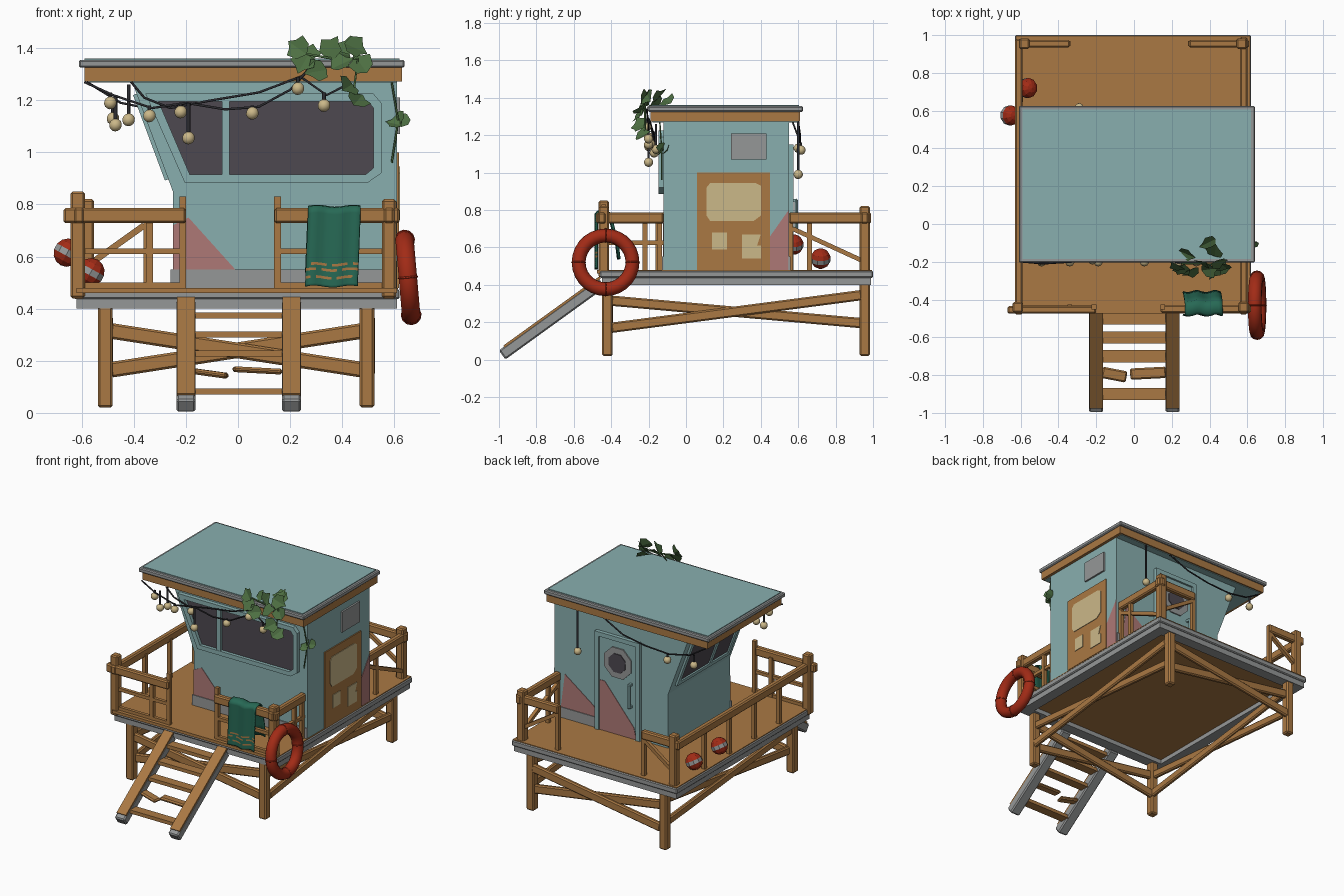
import bpy, bmesh, math, random
from mathutils import Vector as V, Matrix

if "Cube" in bpy.data.objects:
    bpy.data.objects.remove(bpy.data.objects["Cube"])
random.seed(4)
def mat(name, *c):
    m = bpy.data.materials.new(name)
    m.diffuse_color = (*c, 1)
    m.use_nodes = True
    m.node_tree.nodes["Principled BSDF"].inputs["Base Color"].default_value = m.diffuse_color
    return m
TEAL, WOOD = mat("teal paint", .25, .43, .43), mat("wood", .40, .19, .057)
GREY, PINK = mat("weathered grey", .30, .31, .31), mat("faded pink", .42, .19, .18)
RED, GLASS = mat("red", .36, .024, .008), mat("dark glass", .075, .065, .08)
CREAM, TOWEL = mat("cream", .60, .48, .25), mat("towel green", .02, .14, .09)
LEAF, WIRE = mat("leaf green", .075, .16, .055), mat("black wire", .025, .025, .03)
# helpers
def finish(name, bm, *mats, smooth=False):
    bmesh.ops.recalc_face_normals(bm, faces=bm.faces)
    for f in bm.faces: f.smooth = smooth
    me = bpy.data.meshes.new(name)
    bm.to_mesh(me); bm.free()
    for m in mats: me.materials.append(m)
    o = bpy.data.objects.new(name, me)
    bpy.context.collection.objects.link(o)
    return o
def prism(name, pts, o, u, v, d0, d1, m, bevel=0):
    """Extrude a flat outline lying in the plane o,u,v along u x v."""
    o, u, v = V(o), V(u), V(v)
    n = u.cross(v).normalized()
    bm = bmesh.new()
    a, b = [[bm.verts.new(o + u*p + v*q + n*d) for p, q in pts] for d in (d0, d1)]
    bm.faces.new(a); bm.faces.new(b)
    for i in range(len(pts)):
        bm.faces.new((a[i-1], a[i], b[i], b[i-1]))
    ob = finish(name, bm, m)
    if bevel:
        md = ob.modifiers.new("bevel", 'BEVEL'); md.width = bevel; md.segments = 1
def rect(a, b, c, d): return [(a, b), (c, b), (c, d), (a, d)]
def box(name, x0, x1, y0, y1, z0, z1, m, bevel=0):
    prism(name, rect(x0, y0, x1, y1), *FLAT, z0, z1, m, bevel)
def beam(name, a, b, w, h=None, m=WOOD, bevel=.008):
    a, b = V(a), V(b)
    d, h = (b-a).normalized(), h or w
    s = d.cross(V((0, 0, 1)))
    s = s.normalized() if s.length > .01 else V((1, 0, 0))
    prism(name, rect(-w/2, -h/2, w/2, h/2), a, s, s.cross(d), 0, -(b-a).length, m, bevel)
def frame(name, outer, inner, plane, d0, d1, m=TEAL):
    for i in range(len(outer)):
        prism(name, [outer[i-1], outer[i], inner[i], inner[i-1]], *plane, d0, d1, m)
FLAT = ((0, 0, 0), (1, 0, 0), (0, 1, 0))       # outlines in x,y, facing up
FRONT = ((0, -.12, 0), (1, 0, 0), (0, 0, 1))   # outlines in x,z, facing -y
RIGHT = ((.61, 0, 0), (0, 1, 0), (0, 0, 1))    # outlines in y,z, facing +x
BACK = ((0, .55, 0), (-1, 0, 0), (0, 0, 1))    # outlines in -x,z, facing +y
LEFT = ((-.25, 0, .85), (0, -1, 0), V((-.16, 0, .43)).normalized())  # leaning wall
# deck, its underside recessed inside the frame
box("deck_rim", -.63, .62, -.46, 1.0, .437, .475, GREY, .006)
frame("deck_frame", rect(-.62, -.45, .61, .99), rect(-.545, -.375, .535, .915), FLAT, .40, .44, GREY)
box("deck_boards", -.625, .615, -.455, .995, .475, .48, WOOD)
box("deck_underside", -.545, .535, -.375, .915, .43, .438, WOOD)
box("deck_front_plank", -.62, .61, -.475, -.455, .46, .48, WOOD)
# legs and crossed braces
for x in (-.51, .495):
    for y in (-.42, .955):
        beam("leg", (x, y, .02), (x, y, .43), .056)
    beam("side_brace", (x, -.40, .315), (x, .94, .195), .03, .055)
    beam("side_brace", (x+.015, -.40, .17), (x+.015, .94, .345), .03, .055)
for y in (-.42, .955):
    beam("cross_brace", (-.49, y, .315), (.48, y, .165), .03, .06)
    beam("cross_brace", (-.49, y+.015, .165), (.48, y+.015, .315), .03, .06)
# ladder with one broken rung
for x in (-.2, .205):
    beam("ladder_stringer", (x, -.983, .025), (x, -.45, .41), .074, .06, GREY)
    beam("ladder_stringer_cap", (x, -.973, .069), (x, -.46, .439), .07, .014, bevel=0)
for i in (0, 2, 3, 4):
    y, z = -.90+.10*i, .082+.073*i
    box("ladder_rung", -.17, .17, y-.032, y+.032, z-.012, z+.012, WOOD)
beam("broken_rung", (-.17, -.785, .16), (-.04, -.81, .142), .06, .022)
beam("broken_rung", (-.02, -.795, .168), (.17, -.785, .158), .06, .022)
# cabin body with left wall leaning outward
prism("cabin", [(-.25, .48), (.61, .48), (.61, 1.28), (-.41, 1.28), (-.25, .85)], *FRONT, 0, -.67, TEAL)
prism("front_skirting", rect(-.26, .48, .61, .55), *FRONT, -.002, .008, GREY)
prism("back_skirting", rect(-.61, .48, -.28, .55), *BACK, 0, .008, GREY)
# pink worn paint
prism("front_paint_patch", [(-.25, .55), (-.01, .55), (-.19, .75), (-.25, .72)], *FRONT, 0, .003, PINK)
prism("right_paint_patch", [(.45, .48), (.549, .48), (.549, .80), (.45, .66)], *RIGHT, 0, .003, PINK)
prism("back_paint_patch", [(-.56, .55), (-.28, .55), (-.31, .62), (-.53, .78)], *BACK, 0, .003, PINK)
# windows
outer = [(-.205, .885), (.50, .885), (.55, .92), (.55, 1.19), (.52, 1.225), (-.355, 1.225)]
inner = [(-.185, .915), (.49, .915), (.52, .94), (.52, 1.17), (.50, 1.195), (-.305, 1.195)]
frame("front_window_frame", outer, inner, FRONT, 0, .028)
prism("front_window_glass", inner, *FRONT, 0, .006, GLASS)
prism("front_window_mullion", rect(-.062, .90, -.032, 1.2), *FRONT, 0, .026, TEAL)
frame("left_window_frame", rect(-.50, .05, .07, .40), rect(-.47, .08, .04, .37), LEFT, 0, .014)
prism("left_window_glass", rect(-.47, .08, .04, .37), *LEFT, 0, .005, GLASS)
prism("left_window_mullion", rect(-.16, .07, -.13, .38), *LEFT, 0, .013, TEAL)
# right side board door with pale posters, and vent
prism("side_door", rect(.06, .48, .45, 1.0), *RIGHT, 0, .008, WOOD)
for pts in ([(.13, .74), (.36, .74), (.40, .77), (.40, .93), (.37, .945), (.13, .945), (.11, .92), (.11, .77)],
            rect(.14, .59, .22, .68), [(.30, .54), (.40, .54), (.40, .61), (.38, .61), (.40, .67), (.30, .67)]):
    prism("side_door_poster", pts, *RIGHT, .008, .012, CREAM)
prism("side_vent", rect(.24, 1.07, .43, 1.21), *RIGHT, 0, .012, GREY)
# back door with porthole and handle
frame("back_door_frame", rect(-.29, .48, .05, 1.15), rect(-.26, .48, .02, 1.12), BACK, 0, .025)
prism("back_door", rect(-.26, .48, .02, 1.12), *BACK, 0, .012, TEAL)
prism("back_door_paint", [(-.26, .48), (.02, .48), (.0, .56), (-.22, .82), (-.26, .82)], *BACK, .012, .015, PINK)
for name, r, d, m in (("porthole_rim", .11, .02, GREY), ("porthole_glass", .068, .025, GLASS)):
    pts = [(-.12+r*math.cos(k*math.pi/4+.39), .97+r*math.sin(k*math.pi/4+.39)) for k in range(8)]
    prism(name, pts, *BACK, .012, d, m)
beam("door_handle", (.02, .59, .69), (.02, .59, .86), .02, m=TEAL)
for z in (.70, .85):
    beam("door_handle_mount", (.02, .56, z), (.02, .59, z), .016, m=TEAL, bevel=0)
# roof
box("roof_ceiling", -.57, .61, -.18, .60, 1.268, 1.276, TEAL)
box("roof_fascia", -.59, .63, -.19, .61, 1.272, 1.327, WOOD)
box("roof_rim", -.61, .64, -.205, .625, 1.325, 1.355, GREY, .006)
box("roof_top", -.59, .62, -.185, .605, 1.352, 1.36, TEAL)
# railings
XL, XR, YF, YB = -.60, .58, -.44, .955
for x, y, t in ((XL-.015, YF, .85), (XR, YF, .82), (XL+.02, YB, .82), (XR-.01, YB, .82)):
    beam("corner_post", (x, y, .44), (x, y, t), .055)
for x0, y0, x1, y1 in ((-.67, -.455, -.20, -.455), (.14, -.45, .62, -.45), (XL-.01, -.48, XL-.01, .98),
                       (XR, -.48, XR, -.12), (XR, .55, XR, .99), (-.62, YB, -.34, YB), (.29, YB, .61, YB)):
    beam("top_rail", (x0, y0, .757), (x1, y1, .757), .04, .058)
for x0, y0, x1, y1, z in ((XL, YF, -.21, YF, .62), (.15, YF, XR, YF, .62), (XR, YF, XR, -.12, .625),
                          (XL, YF, -.21, YF, .49), (.15, YF, XR, YF, .49)):
    beam("middle_rail", (x0, y0, z), (x1, y1, z), .022, bevel=0)
for x, y, t in ((-.212, YF, .83), (.152, YF, .83), (-.34, YF, .75), (.35, YF, .75), (XR, -.22, .75), (XR, -.14, .77),
                (XR, .56, .78), (XR, .66, .75), (-.35, YB, .78), (.30, YB, .78), (XL, -.15, .75),
                (XL, .12, .75), (XL, .39, .75), (XL, .66, .75)):
    beam("rail_post", (x, y, .475), (x, y, t), .026, bevel=0)
for a, b in (((XR, .57, .70), (XR, .94, .53)), ((-.57, YB, .57), (-.36, YB, .72)), ((.55, YB, .57), (.31, YB, .72))):
    beam("rail_diagonal", a, b, .024, bevel=0)
# towel draped over the front rail, striped near its lower edge
bm = bmesh.new()
path = [(-.484, .485+.01*k) for k in range(30)] + [(-.47, .792), (-.43, .795), (-.405, .78), (-.385, .70), (-.365, .62), (-.355, .54)]
rows = [[bm.verts.new((.257+.02*c+.012*(z-.48)/.3, y-.006*math.sin(c*1.3), z+.004*math.sin(c*.9))) for c in range(11)] for y, z in path]
for r in range(len(path)-1):
    for c in range(10):
        f = bm.faces.new((rows[r][c], rows[r][c+1], rows[r+1][c+1], rows[r+1][c]))
        f.material_index = int(r in (3, 6, 8) and (c+r) % 4 > 0)
finish("towel", bm, TOWEL, WOOD, smooth=True).modifiers.new("thick", 'SOLIDIFY').thickness = .008
# life ring with rope wraps
def torus(name, M, R, r, m, a=28, b=10):
    bm = bmesh.new()
    ring = [(R+r*math.cos(q*math.tau/b), r*math.sin(q*math.tau/b)) for q in range(b)]
    g = [[bm.verts.new(M @ V((s*math.cos(p*math.tau/a), s*math.sin(p*math.tau/a), t))) for s, t in ring] for p in range(a)]
    for p in range(a):
        for q in range(b):
            bm.faces.new((g[p-1][q-1], g[p][q-1], g[p][q], g[p-1][q]))
    finish(name, bm, m, smooth=True)
T = Matrix.Translation((.652, -.43, .52)) @ Matrix.Rotation(math.radians(85), 4, 'Y')
torus("life_ring", T, .144, .037, RED)
for k in range(4):
    W = T @ Matrix.Rotation(k*math.pi/2, 4, 'Z') @ Matrix.Translation((.144, 0, 0)) @ Matrix.Rotation(math.pi/2, 4, 'X')
    torus("ring_rope", W, .036, .004, RED, 12, 5)
# buoys banded across a tilted middle
def ball(name, p, r, *mats):
    bm = bmesh.new()
    M = Matrix.Translation(p) @ Matrix.Rotation(.5, 4, 'Y')
    bmesh.ops.create_uvsphere(bm, u_segments=10, v_segments=7, radius=r, matrix=M)
    for f in bm.faces:
        f.material_index = int(len(mats) > 1 and abs((M.inverted() @ f.calc_center_median()).z) < r*.2)
    finish(name, bm, *mats, smooth=len(mats) == 1)
for p in ((-.655, .575, .615), (-.565, .72, .54)):
    ball("buoy", p, .055, RED, GREY)
# light strings under the eaves
def wire(name, pts, r=.005, m=WIRE):
    cu = bpy.data.curves.new(name, 'CURVE')
    cu.dimensions, cu.bevel_depth, cu.bevel_resolution = '3D', r, 1
    s = cu.splines.new('POLY'); s.points.add(len(pts)-1)
    for q, p in zip(s.points, pts): q.co = (*p, 1)
    cu.materials.append(m)
    bpy.context.collection.objects.link(bpy.data.objects.new(name, cu))
wire("light_string", [(-.59, -.2, 1.27), (-.48, -.21, 1.22), (-.33, -.2, 1.17), (-.2, -.19, 1.19), (-.05, -.2, 1.165), (.08, -.2, 1.175), (.2, -.2, 1.24), (.29, -.21, 1.34)])
wire("light_string", [(-.41, -.19, 1.27), (-.36, -.18, 1.21), (-.26, -.17, 1.17), (-.1, -.17, 1.2), (.08, -.18, 1.23), (.24, -.2, 1.29), (.34, -.2, 1.22), (.42, -.2, 1.26)])
wire("light_string", [(.2, .6, 1.27), (.05, .61, 1.2), (-.12, .61, 1.17), (-.3, .61, 1.16), (-.45, .6, 1.19), (-.58, .57, 1.27)])
for x, y, z, top in ((-.49, -.2, 1.19, 1.23), (-.47, -.17, 1.105, 1.22), (-.42, -.16, 1.125, 1.26), (-.34, -.2, 1.14, 1.18),
                     (-.22, -.19, 1.155, 1.19), (-.19, -.2, 1.055, 1.19), (.055, -.2, 1.15, 1.18), (.23, -.21, 1.245, 1.29),
                     (.33, -.2, 1.18, 1.23), (.4, .6, .99, 1.27), (-.29, .615, 1.12, 1.16), (-.48, .6, 1.13, 1.2)):
    ball("light_bulb", (x, y, z), .025, CREAM)
    wire("bulb_cord", [(x, y, z+.015), (x, y, top)], .007)
# climbing vine with folded pointed leaves
bm = bmesh.new()
for x, y, z in ((.23, -.22, 1.40), (.28, -.16, 1.37), (.30, -.25, 1.31), (.36, -.2, 1.40), (.39, -.1, 1.38), (.40, -.24, 1.34),
                (.45, -.2, 1.40), (.47, -.22, 1.34), (.42, -.25, 1.25), (.46, -.23, 1.20), (.25, -.24, 1.34), (.43, -.14, 1.41),
                (.62, -.13, 1.13), (.60, -.14, 1.11), (.63, -.10, 1.12)):
    n = V((random.uniform(-.6, .6), random.uniform(-1, -.3), random.uniform(0, .9))).to_track_quat('Z', 'Y')
    M = Matrix.LocRotScale(V((x, y, z)), n, V((1, 1, 1))*(.036 if x > .55 else .052)) @ Matrix.Rotation(random.uniform(0, 6.3), 4, 'Z')
    a, b = bm.verts.new(M @ V((0, -.9, 0))), bm.verts.new(M @ V((0, 1, 0)))
    for s in (-1, 1):
        bm.faces.new([a] + [bm.verts.new(M @ V(q)) for q in ((.7*s, -.6, .2), (.95*s, .2, .3), (.4*s, .5, .1))] + [b])
finish("vine_leaves", bm, LEAF)
wire("vine_stem", [(.25, -.21, 1.38), (.36, -.21, 1.36), (.46, -.22, 1.36), (.44, -.22, 1.2)], .005, LEAF)
wire("vine_stem", [(.59, -.14, 1.27), (.615, -.13, 1.12), (.59, -.13, .96)], .004, LEAF)
